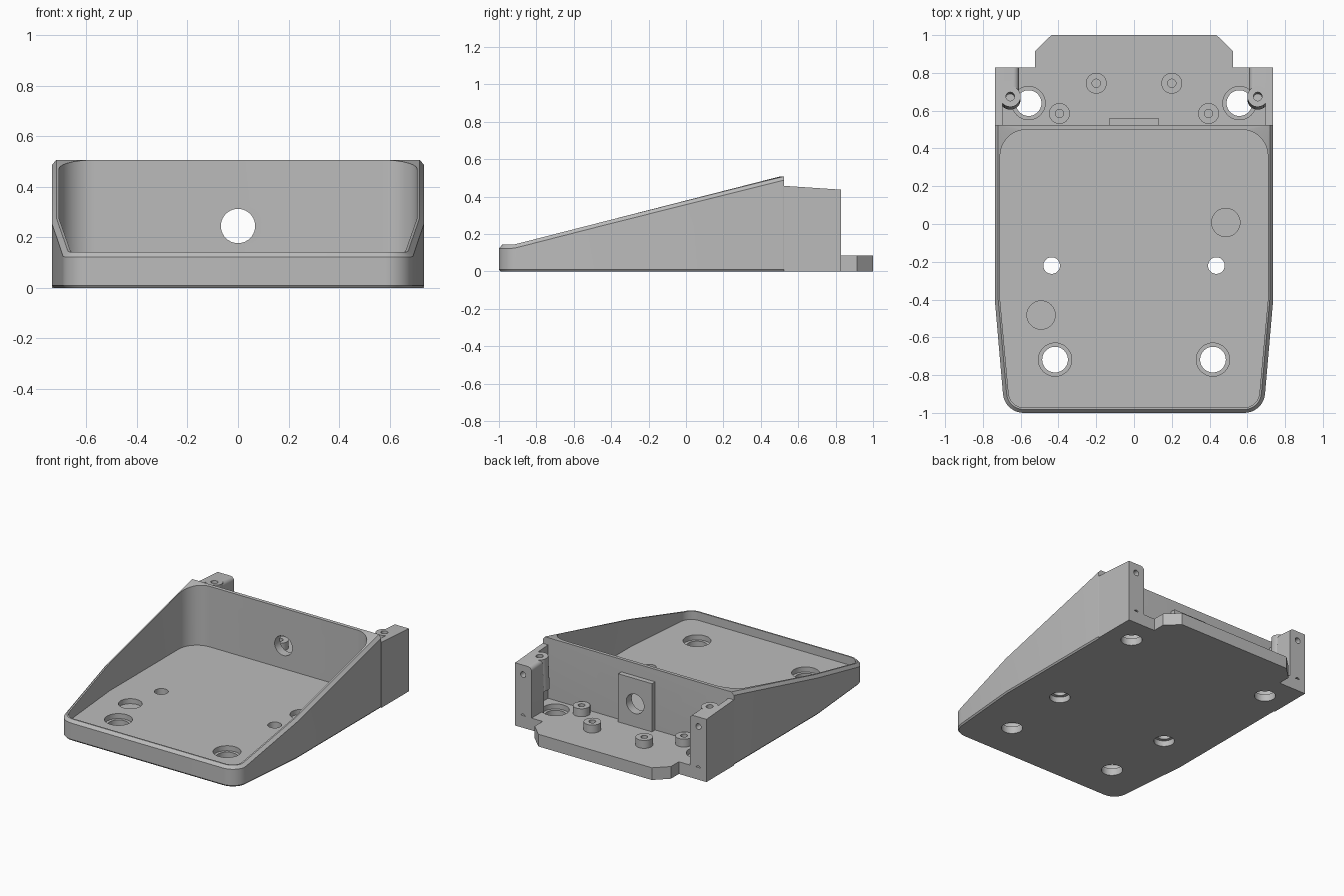
import bpy, bmesh, math
from mathutils import Vector, Matrix

cube = bpy.data.objects.get("Cube")
if cube:
    bpy.data.objects.remove(cube, do_unlink=True)

grey = bpy.data.materials.new("plain grey")
grey.use_nodes = True
grey.diffuse_color = (0.5, 0.5, 0.5, 1)
grey.node_tree.nodes["Principled BSDF"].inputs["Base Color"].default_value = (0.5, 0.5, 0.5, 1)

FLOOR, WIDTH, REAR, BACK = 0.085, 0.737, 0.525, 0.828


def finish(name, bm):
    bmesh.ops.recalc_face_normals(bm, faces=bm.faces)
    mesh = bpy.data.meshes.new(name)
    bm.to_mesh(mesh)
    bm.free()
    mesh.materials.append(grey)
    ob = bpy.data.objects.new(name, mesh)
    bpy.context.collection.objects.link(ob)
    return ob


def prism(name, points, direction):
    """Extrude a flat polygon along a vector."""
    bm = bmesh.new()
    face = bm.faces.new([bm.verts.new(p) for p in points])
    new = bmesh.ops.extrude_face_region(bm, geom=[face])["geom"]
    bmesh.ops.translate(bm, vec=direction, verts=[v for v in new if isinstance(v, bmesh.types.BMVert)])
    return finish(name, bm)


def cylinder(name, start, end, radius, sides=40):
    start, end = Vector(start), Vector(end)
    axis = end - start
    turn = Vector((0, 0, 1)).rotation_difference(axis).to_matrix().to_4x4()
    bm = bmesh.new()
    bmesh.ops.create_cone(bm, cap_ends=True, segments=sides, radius1=radius, radius2=radius,
                          depth=axis.length, matrix=Matrix.Translation((start + end) / 2) @ turn)
    return finish(name, bm)


def drill(ob, start, end, radius):
    cutter = cylinder("drill", start, end, radius)
    cutter.hide_render = True
    mod = ob.modifiers.new("drill", 'BOOLEAN')
    mod.operation, mod.solver, mod.object = 'DIFFERENCE', 'EXACT', cutter
    bpy.context.view_layer.objects.active = ob
    bpy.ops.object.modifier_apply(modifier=mod.name)
    bpy.data.objects.remove(cutter, do_unlink=True)


def drill_down(ob, x, y, low, high, radius):
    drill(ob, (x, y, low), (x, y, high), radius)


def rounded(corners, steps=10):
    """Round polygon corners given as (x, y, radius)."""
    out = []
    for i, (x, y, r) in enumerate(corners):
        p = Vector((x, y))
        if r == 0:
            out.append(p)
            continue
        a = (Vector(corners[i - 1][:2]) - p).normalized()
        b = (Vector(corners[(i + 1) % len(corners)][:2]) - p).normalized()
        half = a.angle(b) / 2
        centre = p + (a + b).normalized() * r / math.sin(half)
        va = p + a * r / math.tan(half) - centre
        vb = p + b * r / math.tan(half) - centre
        sweep = va.angle_signed(vb)
        for k in range(steps + 1):
            out.append(centre + Matrix.Rotation(-sweep * k / steps, 2) @ va)
    return out


def outline(inset, rear, rear_radius):
    w, f, y = WIDTH - inset, 0.685 - inset, -1 + inset
    r = 0.11 - inset
    return rounded([(w, rear, rear_radius), (-w, rear, rear_radius), (-w, -0.4, 0),
                    (-f, y, r), (f, y, r), (w, -0.4, 0)])


def rim(y):
    return min(0.507, max(0.143, 0.143 + (y + 0.92) * 0.256))


# Sloping tray with bevelled rim and rounded hollow
bm = bmesh.new()
outer, inner = outline(0, REAR, 0.004), outline(0.028, 0.5, 0.14)
layers = [(outline(0.008, REAR, 0.004), lambda y: 0),
          (outer, lambda y: 0.01),
          (outer, lambda y: rim(y) - 0.02),
          (outline(0.018, REAR, 0.004), rim),
          (inner, rim),
          (inner, lambda y: FLOOR)]
rings = [[bm.verts.new((p.x, p.y, height(p.y))) for p in pts] for pts, height in layers]
for low, high in zip(rings, rings[1:]):
    for i in range(len(low)):
        j = (i + 1) % len(low)
        bm.faces.new((low[i], low[j], high[j], high[i]))
bm.faces.new(rings[0])
bm.faces.new(rings[-1])
tray = finish("tray", bm)

# Rear floor with tab
half = [(WIDTH, REAR), (WIDTH, BACK), (0.525, BACK), (0.525, 0.915), (0.437, 1)]
pts = half + [(-x, y) for x, y in reversed(half)]
rear_floor = prism("rear_floor", [(x, y, 0) for x, y in pts], (0, 0, FLOOR))

# Raised plate behind the middle wall
plate = prism("cable_plate", [(-0.13, REAR, FLOOR), (0.13, REAR, FLOOR),
                              (0.13, REAR, 0.42), (-0.13, REAR, 0.42)], (0, 0.035, 0))
for ob in (tray, plate):
    drill(ob, (0, 0.4, 0.245), (0, 0.7, 0.245), 0.068)

# Holes and pockets in the floor
for s in (1, -1):
    drill_down(tray, s * 0.418, -0.718, -0.1, 0.2, 0.068)
    drill_down(tray, s * 0.418, -0.718, 0.05, 0.2, 0.088)
    drill_down(tray, s * 0.436, -0.22, -0.1, 0.2, 0.044)
    drill_down(tray, s * 0.436, -0.22, -0.1, 0.04, 0.066)
    drill_down(rear_floor, s * 0.558, 0.64, -0.1, 0.2, 0.068)
    drill_down(rear_floor, s * 0.558, 0.64, 0.05, 0.2, 0.088)
for x, y in ((0.486, 0.008), (-0.492, -0.482)):
    drill_down(tray, x, y, 0.05, 0.2, 0.075)


def bay_top(y):
    return 0.457 - (y - REAR) * 0.067


for s, side in ((1, "left"), (-1, "right")):
    # Thin side wall of the rear bay
    prism(side + "_rear_wall", [(s * WIDTH, REAR, FLOOR), (s * WIDTH, BACK, FLOOR),
                                (s * WIDTH, BACK, bay_top(BACK)), (s * WIDTH, REAR, bay_top(REAR))],
          (-s * 0.042, 0, 0))

    # Rear pillar with a rounded inner top edge
    shape = rounded([(0.61, 0, 0), (WIDTH, 0, 0), (WIDTH, bay_top(REAR), 0),
                     (0.61, bay_top(REAR), 0.028)], 6)
    pillar = prism(side + "_pillar", [(s * p.x, 0.69, p.y) for p in shape], (0, BACK - 0.69, 0))
    for v in pillar.data.vertices:
        if v.co.z > 0.3:
            v.co.z -= (v.co.y - REAR) * 0.067
    for z in (0.075, 0.37):
        drill(pillar, (s * 0.675, 0.74, z), (s * 0.675, 0.9, z), 0.02)

    # Tilted screw post in front of the pillar
    top, foot = Vector((s * 0.655, 0.675, bay_top(0.675))), Vector((s * 0.655, 0.66, 0.22))
    post = cylinder(side + "_screw_post", foot, top, 0.055)
    for ob in (post, pillar):
        drill(ob, top.lerp(foot, 0.6), top.lerp(foot, -0.2), 0.023)

    # Standoffs on the rear floor
    for n, (x, y) in enumerate(((0.2, 0.745), (0.395, 0.585))):
        standoff = cylinder(f"{side}_standoff_{n + 1}", (s * x, y, FLOOR), (s * x, y, 0.14), 0.055)
        drill_down(standoff, s * x, y, 0.095, 0.2, 0.022)

# Smooth shading with sharp edges kept
bpy.ops.object.select_all(action='DESELECT')
for ob in bpy.context.scene.objects:
    if ob.type == 'MESH' and grey.name in ob.data.materials:
        ob.select_set(True)
        bpy.context.view_layer.objects.active = ob
bpy.ops.object.shade_smooth_by_angle(angle=math.radians(30))
